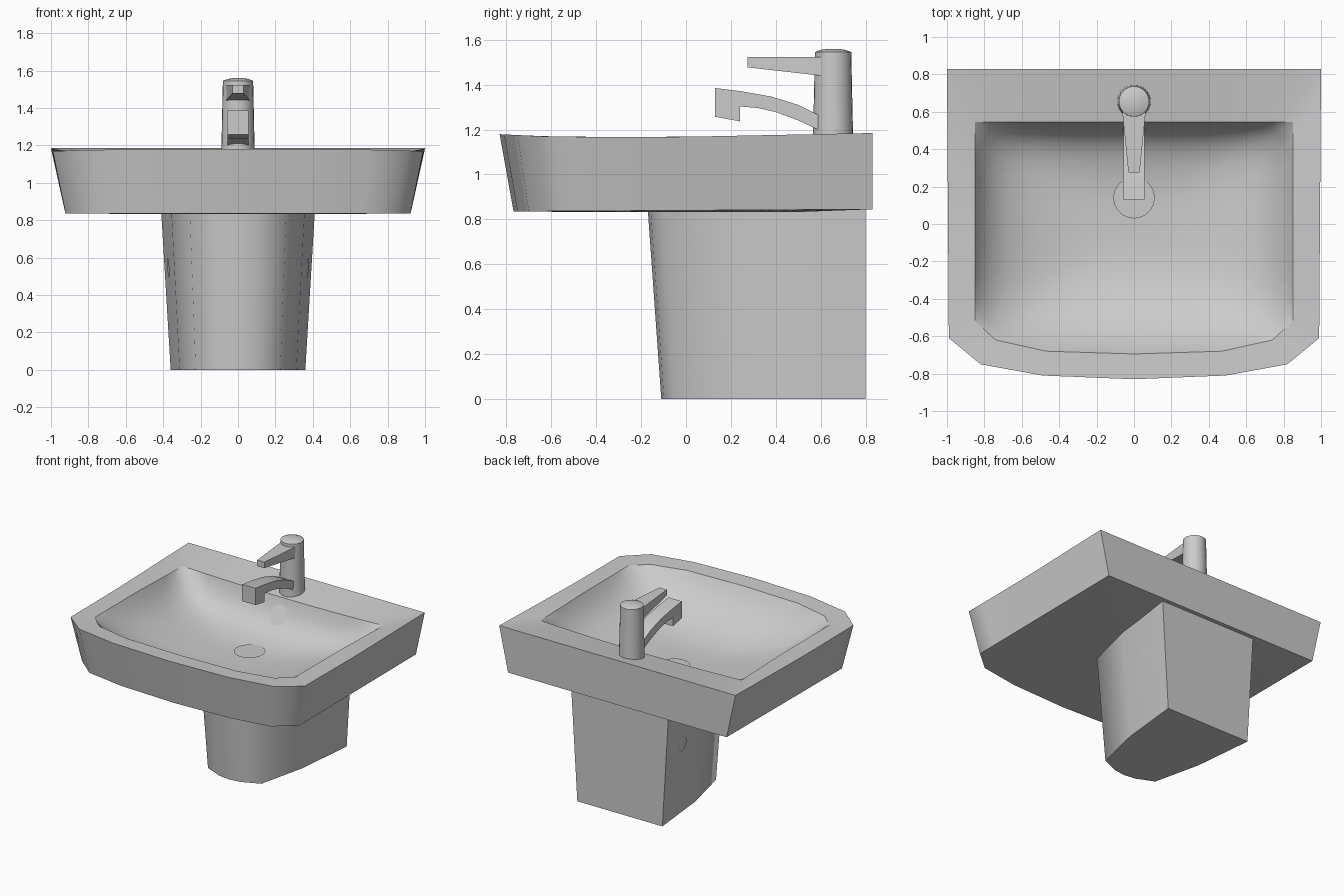
import bpy, bmesh, math

cube = bpy.data.objects.get("Cube")
if cube:
    bpy.data.objects.remove(cube, do_unlink=True)

# One ceramic colour throughout
ceramic = bpy.data.materials.new("grey_ceramic")
ceramic.use_nodes = True
COLOUR = (0.6, 0.6, 0.6, 1)
ceramic.diffuse_color = COLOUR
ceramic.node_tree.nodes["Principled BSDF"].inputs["Base Color"].default_value = COLOUR


def finish(name, bm, angle):
    mesh = bpy.data.meshes.new(name)
    bm.to_mesh(mesh)
    bm.free()
    mesh.materials.append(ceramic)
    obj = bpy.data.objects.new(name, mesh)
    bpy.context.collection.objects.link(obj)
    bpy.ops.object.select_all(action='DESELECT')
    obj.select_set(True)
    bpy.context.view_layer.objects.active = obj
    bpy.ops.object.shade_smooth_by_angle(angle=math.radians(angle))
    return obj


def loft(name, rings, start_cap=True, end_cap=True, angle=40):
    """Skin counter-clockwise rings from bottom to top."""
    bm = bmesh.new()
    loops = [[bm.verts.new(p) for p in ring] for ring in rings]
    for a, b in zip(loops, loops[1:]):
        n = len(a)
        for i in range(n):
            j = (i + 1) % n
            bm.faces.new((a[i], a[j], b[j], b[i]))
    if start_cap:
        bm.faces.new(loops[0][::-1])
    if end_cap:
        bm.faces.new(loops[-1])
    return finish(name, bm, angle)


def outline(half, counts):
    """Mirror a half outline (back centre to front centre) with subdivided edges."""
    pts = []
    for (x0, y0), (x1, y1), n in zip(half, half[1:], counts):
        pts += [(x0 + (x1 - x0) * i / n, y0 + (y1 - y0) * i / n) for i in range(n)]
    pts.append(half[-1])
    pts += [(-x, y) for x, y in pts[-2:0:-1]]
    return pts[::-1]


def circle(cy, z, r, n=24):
    return [(r * math.cos(math.tau * i / n), cy + r * math.sin(math.tau * i / n), z)
            for i in range(n)]


def prism(name, profile, half_width, angle=30):
    """Side profile in y, z extruded across x by a width rule."""
    bm = bmesh.new()
    sides = [[bm.verts.new((s * half_width(y), y, z)) for y, z in profile] for s in (-1, 1)]
    for side in sides:
        bm.faces.new(side)
    n = len(profile)
    for i in range(n):
        j = (i + 1) % n
        bm.faces.new((sides[0][i], sides[0][j], sides[1][j], sides[1][i]))
    bmesh.ops.recalc_face_normals(bm, faces=bm.faces)
    return finish(name, bm, angle)


def plate(name, points, facing):
    """Single face turned towards a direction."""
    bm = bmesh.new()
    face = bm.faces.new([bm.verts.new(p) for p in points])
    face.normal_update()
    if face.normal.dot(facing) < 0:
        face.normal_flip()
    return finish(name, bm, 30)


# Basin body: the rim dips along its sides and slopes down to the bowl at the back
def rim_z(y):
    return 1.168 + 0.02 * max(y, 0) + 0.05 * max(-y - 0.6, 0)


def inner_z(x, y):
    return rim_z(y) - (.025 + .015 * (1 - (x / .85) ** 2)) * max(y, 0) / .545


counts = [8, 10, 2, 3, 4]
outer = outline([(0, .83), (1, .83), (.99, -.61), (.82, -.75), (.49, -.81), (0, -.83)], counts)
inner = outline([(0, .545), (.85, .545), (.85, -.52), (.74, -.62), (.47, -.68), (0, -.695)], counts)
under = outline([(0, .83), (.925, .83), (.922, -.57), (.77, -.7), (.46, -.75), (0, -.768)], counts)
inner_ring = [(x, y, inner_z(x, y)) for x, y in inner]
loft("basin_body", [[(.6 * x, .6 * y, .833) for x, y in under],
                    [(x, y, .84 + .006 * y) for x, y in under],
                    [(x, y, rim_z(y)) for x, y in outer],
                    inner_ring], end_cap=False, angle=52)

# Bowl: rings shrink inwards, steep at the back and gentle at the front
FLOOR, REACH, STEPS = 0.865, 0.92, 18
rings, loop = [inner_ring], inner
for k in range(1, STEPS + 1):
    n = len(loop)
    loop = [tuple((loop[i - 1][a] + 2 * loop[i][a] + loop[(i + 1) % n][a]) / 4
                  for a in (0, 1)) for i in range(n)]
    s = (k / STEPS) ** 1.5
    ring = []
    for (x, y), top in zip(loop, inner_ring):
        steep = .32 + .16 * max(-1, min(1, y / .545))
        rise = steep * (1 - s) ** 10 + (1 - steep) * (1 - s) ** 2.5
        shrink = 1 - REACH * s
        ring.append((x * shrink, y * shrink, FLOOR + (top[2] - FLOOR) * rise))
    rings.append(ring)
loft("bowl", rings, start_cap=False, angle=80)

# Drain cover, and an overflow cover that follows the back wall
plate("drain_cover", circle(.14, .885, .11, 32), (0, 0, 1))
wall = [ring[-1] for ring in rings]
overflow = []
for x, dz, _ in circle(0, 0, .065):
    z = 1.03 + dz
    for (_, y0, z0), (_, y1, z1) in zip(wall, wall[1:]):
        if z1 <= z <= z0:
            overflow.append((x, y0 + (y1 - y0) * (z0 - z) / (z0 - z1) - .005, z))
            break
plate("overflow_cover", overflow, (0, -1, 0))

# Pedestal flaring upwards, flat at the back
foot = outline([(0, .8), (.36, .8), (.312, .33), (.226, -.04), (.09, -.098), (0, -.11)], [1] * 5)


def flare(x, y, z):
    f = z / .84
    return (x * (1 + .14 * f), .8 - (.8 - y) * (1 + .066 * f), z)


loft("pedestal", [[flare(x, y, z) for x, y in foot] for z in (0, .845)], angle=60)

# Round fixing covers lying on both pedestal sides
for side, label in ((1, "left"), (-1, "right")):
    points = []
    for dy, dz, _ in circle(0, 0, .052):
        y, z = .57 + dy, .545 + dz
        f = z / .84
        x = (.36 - .102 * (.8 - y) / (1 + .066 * f)) * (1 + .14 * f) + .004
        points.append((side * x, y, z))
    plate(label + "_fixing_cover", points, (side, 0, 0))

# Tap: column with a shallow domed cap, lever and curved spout
loft("tap_column", [circle(.655, z, r) for z, r in
                    ((1.13, .09), (1.545, .081), (1.555, .055), (1.56, .02))], angle=40)
prism("tap_lever", [(.275, 1.523), (.275, 1.477), (.62, 1.438), (.62, 1.523)],
      lambda y: .03 + .1 * (y - .275))
prism("tap_spout", [(.13, 1.385), (.13, 1.257), (.24, 1.237), (.24, 1.303), (.32, 1.296),
                    (.4, 1.278), (.5, 1.241), (.62, 1.185), (.62, 1.25), (.5, 1.31),
                    (.38, 1.347), (.25, 1.37)],
      lambda y: .056)
